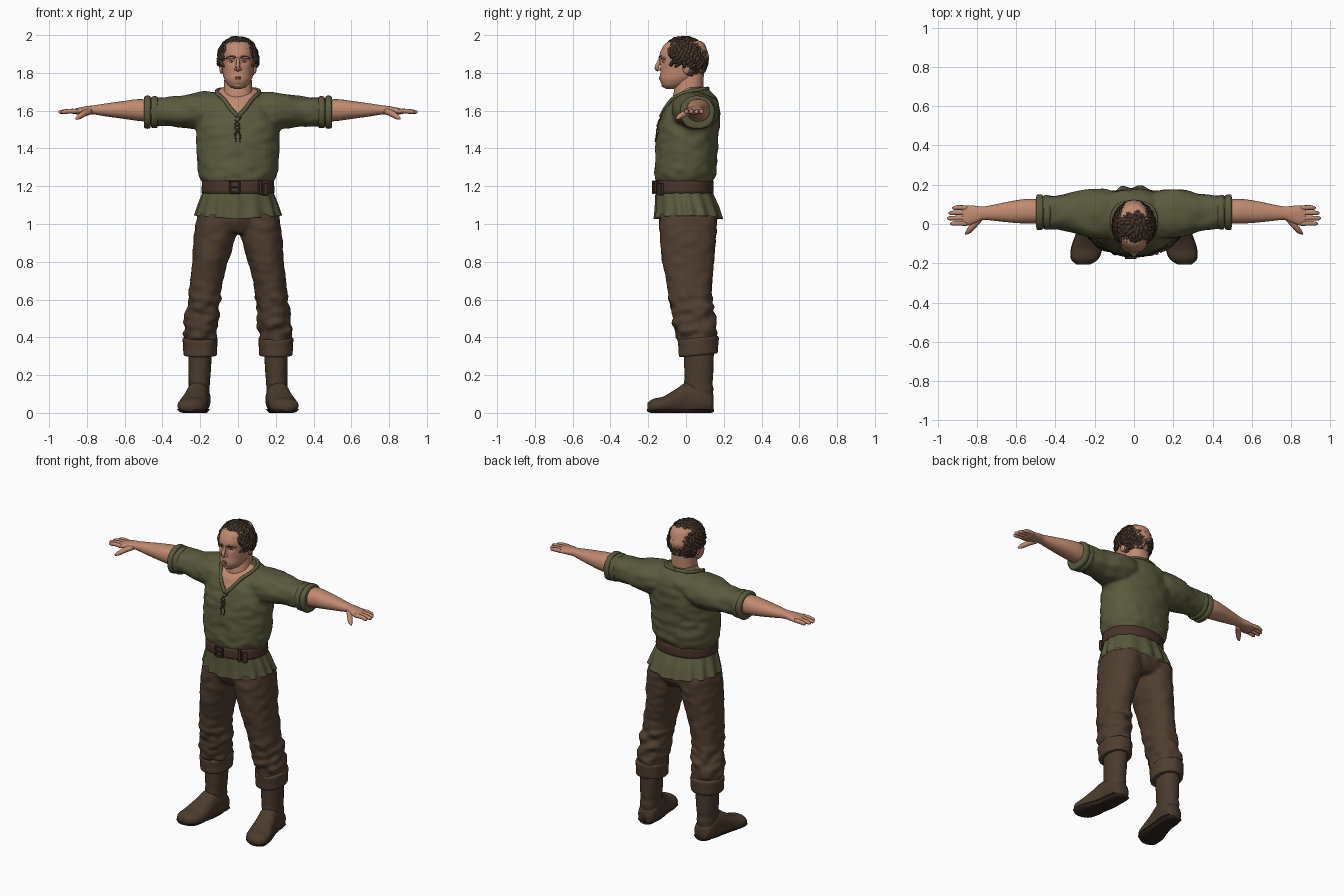
import bpy, bmesh, math, random
from mathutils import Vector, noise
from mathutils.bvhtree import BVHTree

random.seed(4)
if "Cube" in bpy.data.objects:
    bpy.data.objects.remove(bpy.data.objects["Cube"])


def material(name, hexa):
    rgb = [int(hexa[i:i + 2], 16) / 255 for i in (0, 2, 4)]
    col = [c / 12.92 if c < 0.04 else ((c + 0.055) / 1.055) ** 2.4 for c in rgb] + [1]
    m = bpy.data.materials.new(name)
    m.use_nodes = True
    m.diffuse_color = col
    m.node_tree.nodes["Principled BSDF"].inputs["Base Color"].default_value = col
    return m


SKIN = material("skin", "c08a70")
LIP = material("lip", "a36a58")
SHIRT = material("olive cloth", "5a5a3e")
PANTS = material("brown cloth", "503e30")
BOOT = material("boot leather", "4a3b2d")
SOLE = material("dark sole", "30261e")
HAIR = material("dark brown hair", "43342a")
BELT = material("belt leather", "49342a")
METAL = material("dark metal", "3a322c")
EYE = material("eye white", "b5a698")


def spline(rows, steps):
    """Catmull-Rom points through rows of numbers."""
    rows = [list(r) for r in rows]
    rows = [rows[0]] + rows + [rows[-1]]
    out = []
    for a, b, c, d in zip(rows, rows[1:], rows[2:], rows[3:]):
        for k in range(steps):
            t = k / steps
            out.append([q + t / 2 * (r - p + t * (2 * p - 5 * q + 4 * r - s + t * (3 * (q - r) + s - p)))
                        for p, q, r, s in zip(a, b, c, d)])
    return out + [rows[-1]]


def skin_rings(bm, rings):
    vs = [[bm.verts.new(p) for p in ring] for ring in rings]
    for lo, hi in zip(vs, vs[1:]):
        for i in range(len(lo)):
            j = (i + 1) % len(lo)
            bm.faces.new((lo[i], lo[j], hi[j], hi[i]))
    bm.faces.new(vs[0][::-1])
    bm.faces.new(vs[-1])


def loft(bm, axis, rows, side=1, n=36, steps=4, power=2.2, waves=0, ripple=0, shape=None):
    """Rows: position on axis, two centre values, two radii."""
    rings, rows = [], spline(rows, steps)
    for k, (t, a, b, ra, rb) in enumerate(rows):
        ring = []
        for i in range(n):
            ang = math.tau * i / n
            c, s = math.cos(ang), math.sin(ang)
            f = (abs(c) ** power + abs(s) ** power) ** (-1 / power)
            f *= 1 + ripple * k / len(rows) * math.sin(waves * ang + math.sin(3 * ang))
            u, v = a + ra * f * c, b + rb * f * s
            p = Vector({"x": (t, u, v), "y": (u, t, v), "z": (u, v, t)}[axis])
            if shape:
                p = Vector(shape(p))
            p.x *= side
            ring.append(p)
        rings.append(ring)
    skin_rings(bm, rings)


def tube(bm, pts, radii, side=1, n=8, steps=3, flat=1):
    path = spline([(*p, r) for p, r in zip(pts, radii)], steps)
    pos = [Vector((p[0] * side, p[1], p[2])) for p in path]
    rings = []
    for i, p in enumerate(pos):
        t = (pos[min(i + 1, len(pos) - 1)] - pos[max(i - 1, 0)]).normalized()
        u = t.cross(Vector((0.13, 0.3, 1))).normalized()
        w = t.cross(u)
        r = max(path[i][3], 0.0005)
        rings.append([p + u * r * math.cos(math.tau * k / n) + w * r * flat * math.sin(math.tau * k / n)
                      for k in range(n)])
    skin_rings(bm, rings)


def ball(bm, pos, size, side=1):
    new = bmesh.ops.create_icosphere(bm, subdivisions=3, radius=1)["verts"]
    for v in new:
        v.co = Vector(((pos[0] + v.co.x * size[0]) * side, pos[1] + v.co.y * size[1], pos[2] + v.co.z * size[2]))


def finish(name, bm, mat, smooth=True):
    bmesh.ops.recalc_face_normals(bm, faces=bm.faces)
    me = bpy.data.meshes.new(name)
    bm.to_mesh(me)
    bm.free()
    ob = bpy.data.objects.new(name, me)
    bpy.context.collection.objects.link(ob)
    me.materials.append(mat)
    for p in me.polygons:
        p.use_smooth = smooth
    return ob


def cloth(ob, mat, amp):
    """Fuse overlapping volumes into one skin, then add soft creases."""
    m = ob.modifiers.new("fuse", "REMESH")
    m.mode, m.voxel_size = "VOXEL", 0.009
    s = ob.modifiers.new("soften", "SMOOTH")
    s.factor, s.iterations = 0.5, 8
    dg = bpy.context.evaluated_depsgraph_get()
    me = bpy.data.meshes.new_from_object(ob.evaluated_get(dg))
    ob.modifiers.clear()
    ob.data = me
    me.materials.clear()
    me.materials.append(mat)
    shifts = [v.normal * amp(v.co) * noise.noise(Vector((v.co.x * 14, v.co.y * 14, v.co.z * 24))) for v in me.vertices]
    for v, d in zip(me.vertices, shifts):
        v.co += d
    for p in me.polygons:
        p.use_smooth, p.material_index = True, 0
    return ob


SIDES = (1, -1)

# Shirt body and sleeves
bm = bmesh.new()
loft(bm, "z", [(1.21, 0, -.01, .18, .148), (1.26, 0, -.005, .208, .163), (1.32, 0, 0, .215, .165),
               (1.42, 0, .004, .22, .164), (1.52, 0, .017, .22, .163), (1.6, 0, .03, .2, .148),
               (1.65, 0, .042, .17, .132), (1.69, 0, .045, .125, .1), (1.725, 0, .04, .075, .06)])
for s in SIDES:
    loft(bm, "x", [(.04, .045, 1.61, .1, .07), (.15, .05, 1.603, .125, .098), (.25, .055, 1.597, .12, .092),
                   (.34, .06, 1.595, .095, .08), (.44, .06, 1.594, .084, .076), (.48, .06, 1.592, .08, .074)], s)
shirt = cloth(finish("shirt", bm, SHIRT), SHIRT, lambda c: .007)
shirt.data.materials.append(SKIN)
for p in shirt.data.polygons:
    c = p.center
    if c.y < .02 and c.z > 1.592 + .95 * abs(c.x):
        p.material_index = 1
bm = bmesh.new()
bm.from_mesh(shirt.data)
tree = BVHTree.FromBMesh(bm)
bm.free()


def on_shirt(x, y, z, out=.002):
    co, nor, _, _ = tree.find_nearest(Vector((x, y, z)))
    return co + nor * out


# Collar band, front slit and laces
bm = bmesh.new()
for s in SIDES:
    tube(bm, [on_shirt(*p) for p in ((0, -.16, 1.58), (.04, -.13, 1.625), (.08, -.08, 1.668), (.112, -.02, 1.7),
                                     (.11, .05, 1.712), (.075, .1, 1.72), (0, .12, 1.725))], [.011] * 7, s, 10, 4)
finish("collar", bm, SHIRT)
bm = bmesh.new()
for k in range(3):
    z = 1.58 - k * .035
    for s in SIDES:
        tube(bm, [on_shirt(s * .018, -.2, z), on_shirt(0, -.2, z - .015, .006), on_shirt(-s * .018, -.2, z - .03)],
             [.003] * 3)
for s in SIDES:
    tube(bm, [on_shirt(.004, -.2, 1.51, .005), on_shirt(.016, -.2, 1.48, .005), on_shirt(.012, -.2, 1.44, .003)],
         [.003] * 3, s)
finish("laces", bm, BELT)

# Rolled sleeve cuffs
bm = bmesh.new()
for s in SIDES:
    for x, r in ((.425, .083), (.462, .086)):
        loft(bm, "x", [(x, .06, 1.592, r - .012, r - .014), (x + .005, .06, 1.592, r + .002, r),
                       (x + .03, .06, 1.591, r + .004, r), (x + .036, .06, 1.591, r - .012, r - .014)],
             s, waves=5, ripple=.02)
finish("sleeve_cuffs", bm, SHIRT)

# Shirt skirt below the belt, hem dipping at the front
bm = bmesh.new()
loft(bm, "z", [(1.22, 0, -.012, .178, .146), (1.17, 0, -.01, .186, .15), (1.1, 0, .004, .21, .165),
               (1.045, 0, .013, .226, .178)], n=120, steps=6, waves=15, ripple=.045,
     shape=lambda p: (p.x, p.y, p.z - (.02 * (1 - abs(p.x) / .24) if p.z < 1.1 else 0) * (1.1 - p.z) / .055))
finish("shirt_skirt", bm, SHIRT)

# Belt, buckle and strap end
bm = bmesh.new()
loft(bm, "z", [(1.162, 0, -.012, .18, .148), (1.165, 0, -.012, .192, .158), (1.195, 0, -.012, .192, .158),
               (1.226, 0, -.012, .19, .157), (1.229, 0, -.012, .178, .146)], n=48, steps=2)
finish("belt", bm, BELT)


def box(name, mat, pos, size, turn=0):
    bm = bmesh.new()
    bmesh.ops.create_cube(bm, size=1)
    bmesh.ops.scale(bm, vec=size, verts=bm.verts)
    bmesh.ops.bevel(bm, geom=bm.edges[:], offset=.003, segments=1, affect="EDGES")
    ob = finish(name, bm, mat, False)
    ob.location, ob.rotation_euler.z = pos, turn


for x in (-.042, .008):
    box("buckle_side", METAL, (x, -.172, 1.195), (.009, .014, .07))
for z in (1.164, 1.226):
    box("buckle_bar", METAL, (-.017, -.172, z), (.05, .014, .009))
box("buckle_prong", METAL, (-.017, -.172, 1.195), (.05, .012, .007))
box("belt_keeper", BELT, (.115, -.147, 1.195), (.018, .02, .078), .4)
box("strap_end", BELT, (.143, -.133, 1.185), (.03, .018, .066), .55)

# Trousers: seat fused with both legs
bm = bmesh.new()
loft(bm, "z", [(.95, 0, .015, .13, .11), (.99, 0, .012, .19, .145), (1.04, 0, .01, .213, .155), (1.1, 0, .005, .2, .15)])
for s in SIDES:
    loft(bm, "z", [(.35, .2, .063, .078, .092), (.43, .198, .053, .088, .108), (.5, .19, .042, .088, .112),
                   (.6, .18, .025, .085, .114), (.7, .166, .017, .088, .122), (.8, .148, .012, .094, .137),
                   (.9, .129, .011, .107, .147), (.98, .12, .011, .108, .152), (1.05, .115, .01, .1, .15)], s)
trousers = cloth(finish("trousers", bm, PANTS), PANTS, lambda c: .018 if c.z < .62 else .006)

# Side seams, turn-ups and boots
FOOT = [(.146, .203, .05, .03, .045), (.13, .204, .055, .052, .055), (.08, .207, .07, .062, .075),
        (.01, .214, .075, .062, .09), (-.05, .226, .06, .068, .068), (-.12, .24, .042, .077, .045),
        (-.175, .25, .036, .068, .038), (-.205, .257, .03, .032, .022)]
turnups, boots, soles = bmesh.new(), bmesh.new(), bmesh.new()
for s in SIDES:
    loft(turnups, "z", [(.305, .2, .065, .072, .085), (.308, .2, .065, .088, .102), (.35, .2, .065, .09, .105),
                        (.39, .2, .064, .092, .108), (.398, .2, .062, .08, .095)], s, waves=5, ripple=.03,
         shape=lambda p: (p.x, p.y, p.z + .1 * (p.y - .06)))
    loft(boots, "z", [(.05, .206, .075, .055, .068), (.12, .206, .07, .056, .074), (.16, .205, .066, .056, .075),
                      (.22, .203, .068, .059, .077), (.36, .2, .068, .064, .08)], s, steps=8,
         shape=lambda p: (p.x, p.y + .003 * math.sin(p.z * 110) * max(0, 1 - p.z / .24), p.z))
    loft(boots, "y", FOOT, s, steps=6, shape=lambda p: (p.x, p.y, max(p.z, .008)))
    loft(soles, "y", FOOT, s, steps=6, power=3,
         shape=lambda p: (.23 + (p.x - .23) * 1.04, p.y * 1.01, min(max(p.z, 0), .02)))
finish("trouser_turnups", turnups, PANTS)
finish("boots", boots, BOOT)
finish("boot_soles", soles, SOLE, False)

# Forearms, hands and fingers
bm = bmesh.new()
for s in SIDES:
    loft(bm, "x", [(.42, .06, 1.595, .06, .058), (.52, .065, 1.603, .063, .058), (.6, .063, 1.604, .058, .048),
                   (.7, .058, 1.604, .043, .034), (.765, .055, 1.604, .034, .024), (.8, .05, 1.602, .042, .022),
                   (.85, .043, 1.597, .052, .017), (.875, .042, 1.595, .048, .011)], s)
    for y, tip in ((.082, .925), (.056, .943), (.029, .95), (.002, .935)):
        tube(bm, [(.85, y, 1.597), (.89, y + .002, 1.598), (tip - .012, y, 1.593), (tip, y, 1.59)],
             [.013, .0125, .011, .004], s)
    tube(bm, [(.785, .03, 1.597), (.815, -.005, 1.585), (.84, -.035, 1.568), (.858, -.05, 1.556)],
         [.018, .017, .014, .005], s)
finish("forearms_and_hands", bm, SKIN)

# Neck and head with eye hollows, nose, ears
bm = bmesh.new()
loft(bm, "z", [(1.6, 0, .02, .08, .09), (1.68, 0, .012, .079, .08), (1.74, 0, .018, .074, .075), (1.82, 0, .02, .07, .075)])


def sockets(p):
    if p.y < -.03:
        d = ((abs(p.x) - .035) ** 2 + (p.z - 1.862) ** 2) / .00022
        p.y += .014 * math.exp(-d)
    return p


loft(bm, "z", [(1.716, 0, -.085, .022, .022), (1.732, 0, -.068, .05, .057), (1.765, 0, -.043, .072, .095),
               (1.8, 0, -.02, .081, .116), (1.84, 0, -.012, .086, .124), (1.88, 0, -.01, .087, .132),
               (1.92, 0, -.01, .086, .122), (1.96, 0, -.005, .07, .098), (1.975, 0, 0, .03, .05)],
     n=64, steps=7, shape=sockets)
tube(bm, [(0, -.134, 1.88), (0, -.146, 1.85), (0, -.156, 1.827), (0, -.145, 1.812)], [.008, .01, .013, .007])
ball(bm, (0, -.118, 1.737), (.022, .013, .014))
for s in SIDES:
    ball(bm, (.012, -.143, 1.82), (.009, .011, .008), s)
    ball(bm, (.089, .002, 1.83), (.01, .02, .036), s)
    tube(bm, [(.01, -.137, 1.883), (.035, -.131, 1.884), (.062, -.108, 1.876)], [.006, .009, .005], s)
finish("head", bm, SKIN)
eyes, dark, lips = bmesh.new(), bmesh.new(), bmesh.new()
for s in SIDES:
    ball(eyes, (.034, -.113, 1.861), (.014, .011, .007), s)
    ball(dark, (.034, -.121, 1.861), (.005, .004, .006), s)
    tube(dark, [(.014, -.142, 1.88), (.036, -.136, 1.887), (.063, -.113, 1.877)], [.003, .005, .002], s, flat=.8)
for z, r in ((1.778, .0045), (1.769, .0055)):
    tube(lips, [(-.028, -.126, 1.773), (0, -.139, z), (.028, -.126, 1.773)], [.002, r, .002], steps=6)
finish("eyes", eyes, EYE)
finish("brows_and_irises", dark, HAIR)
finish("lips", lips, LIP)

# Hair: cap with overlapping pointed locks
CENTRE, SIZE = Vector((0, -.008, 1.872)), Vector((.097, .112, .11))


def hairy(p):
    return p.z > (1.775 if p.y > .025 else 1.85 if p.y > -.07 else 1.925)


bm = bmesh.new()
ball(bm, CENTRE, SIZE)
bmesh.ops.delete(bm, geom=[f for f in bm.faces if not hairy(f.calc_center_median())], context="FACES")
finish("hair_cap", bm, HAIR)
bm = bmesh.new()
count = 420
for i in range(count):
    h, ang = 1 - 2 * (i + .5) / count, i * 2.39996
    r = math.sqrt(1 - h * h)
    nor = Vector((r * math.cos(ang), r * math.sin(ang), h))
    p = CENTRE + nor * SIZE
    if not hairy(p):
        continue
    flow = Vector((p.x, p.y - .04, -.06)) + Vector([random.uniform(-.06, .06) for _ in range(3)])
    flow = (flow - nor * flow.dot(nor)).normalized() * random.uniform(.03, .045)
    lift = random.uniform(.003, .012)
    tube(bm, [p - flow * .5 - nor * .004, p + nor * lift * .7, p + flow * .6 + nor * lift * .5, p + flow - nor * .004],
         [.006, .0125, .01, .001], n=6, steps=2, flat=.8)
finish("hair_locks", bm, HAIR)
